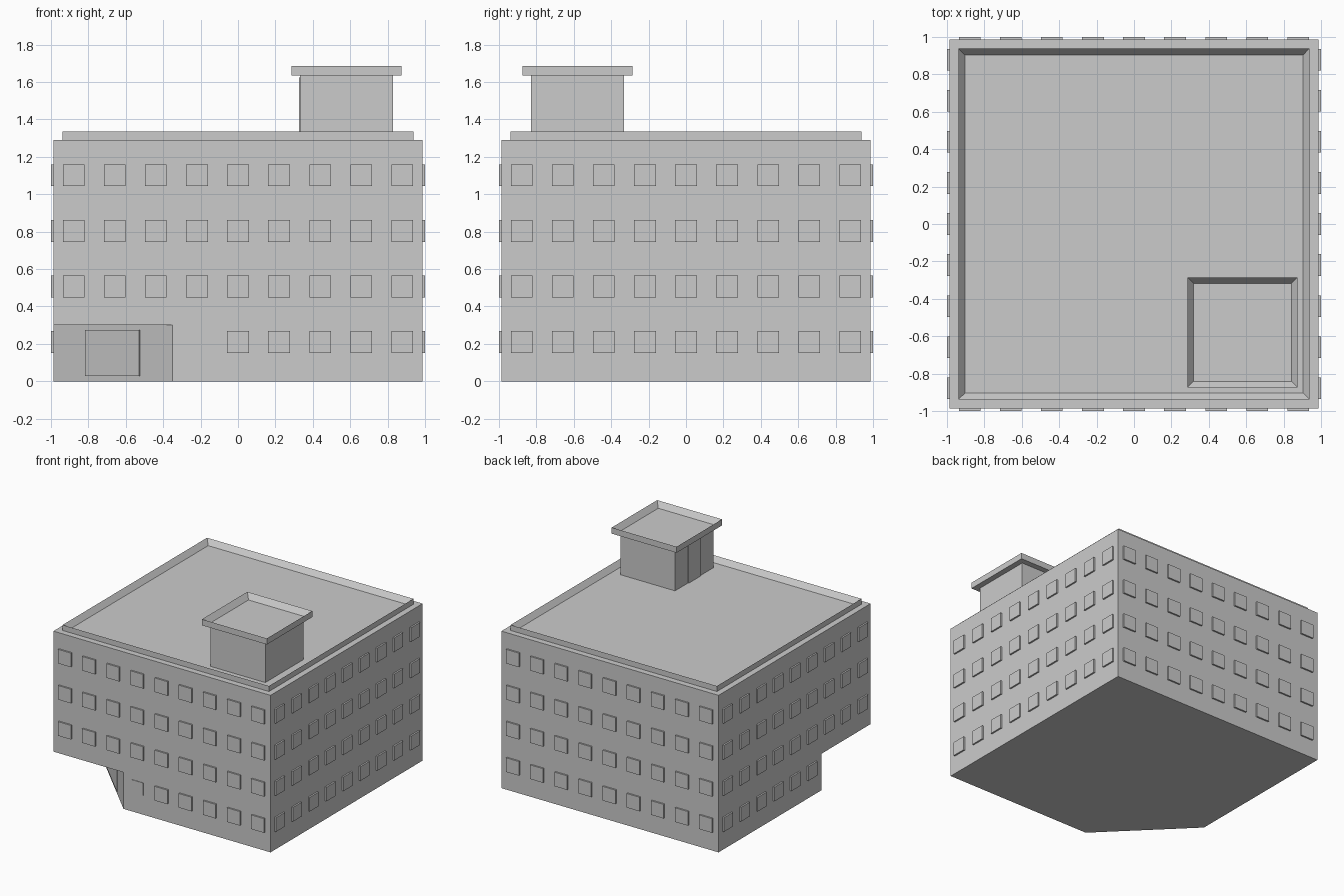
import bpy, bmesh
from math import pi
from mathutils import Matrix, Vector

if "Cube" in bpy.data.objects:
    bpy.data.objects.remove(bpy.data.objects["Cube"])

concrete = bpy.data.materials.new("concrete_grey")
concrete.use_nodes = True
GREY = (0.6, 0.6, 0.6, 1)
concrete.diffuse_color = GREY
concrete.node_tree.nodes["Principled BSDF"].inputs["Base Color"].default_value = GREY


def finish(name, bm):
    bmesh.ops.recalc_face_normals(bm, faces=bm.faces)
    mesh = bpy.data.meshes.new(name)
    bm.to_mesh(mesh)
    bm.free()
    mesh.materials.append(concrete)
    obj = bpy.data.objects.new(name, mesh)
    bpy.context.collection.objects.link(obj)
    return obj


def prism(name, outline, z0, z1):
    bm = bmesh.new()
    base = bm.faces.new([bm.verts.new((x, y, z0)) for x, y in outline])
    top = bmesh.ops.extrude_face_region(bm, geom=[base], use_keep_orig=True)
    verts = [g for g in top["geom"] if isinstance(g, bmesh.types.BMVert)]
    bmesh.ops.translate(bm, verts=verts, vec=(0, 0, z1 - z0))
    return finish(name, bm)


def square(c, r):
    return [(c[0] - r, c[1] - r), (c[0] + r, c[1] - r),
            (c[0] + r, c[1] + r), (c[0] - r, c[1] + r)]


def tray(name, c, r, rim, z0, z1, floor):
    """Square slab whose top is sunk inside a raised rim."""
    obj = prism(name, square(c, r), z0, z1)
    bm = bmesh.new()
    bm.from_mesh(obj.data)
    top = max(bm.faces, key=lambda f: f.calc_center_median().z)
    bmesh.ops.inset_individual(bm, faces=[top], thickness=rim)
    bmesh.ops.translate(bm, verts=top.verts, vec=(0, 0, floor - z1))
    bm.to_mesh(obj.data)
    bm.free()
    return obj


def add_box(bm, centre, size, angle=0):
    m = (Matrix.Rotation(angle, 4, "Z") @ Matrix.Translation(centre)
         @ Matrix.Diagonal((*size, 1)))
    bmesh.ops.create_cube(bm, size=1, matrix=m)


R = 0.987          # half width of the block
CUT = -0.35        # where the entrance corner is cut off
ORIGIN = (0, 0)
HUT = (0.58, -0.58)

# Main block, with the entrance corner cut away on the ground floor
prism("ground_floor", [(CUT, -R), (R, -R), (R, R), (-R, R), (-R, CUT)], 0, 0.3)
prism("upper_floors", square(ORIGIN, R), 0.3, 1.29)
tray("roof_parapet", ORIGIN, 0.938, 0.048, 1.28, 1.335, 1.292)

# Stair hut on the roof
prism("roof_hut", square(HUT, 0.248), 1.285, 1.64)
tray("roof_hut_cap", HUT, 0.295, 0.048, 1.635, 1.685, 1.64)
bm = bmesh.new()
add_box(bm, (HUT[0] - 0.248, HUT[1], 1.455), (0.012, 0.16, 0.34))
finish("roof_hut_door", bm)

# Entrance door on the cut corner
bm = bmesh.new()
corner = Vector((CUT, -R)).lerp(Vector((-R, CUT)), 0.5).length
add_box(bm, (0, -corner, 0.152), (0.41, 0.014, 0.245), -pi / 4)
finish("entrance_door", bm)

# Projecting windows, one object per wall
walls = {"front": 0, "left": 1, "back": 2, "right": 3}
for wall, turn in walls.items():
    bm = bmesh.new()
    for row in range(4):
        for col in range(-4, 5):
            x, z = col * 0.2195, 0.21 + row * 0.297
            over_cut = (wall == "front" and col < -1) or (wall == "right" and col > 1)
            if row == 0 and over_cut:
                continue
            small = wall == "front" and row == 0 and col == -1
            w, d = (0.104, 0.008) if small else (0.116, 0.026)
            add_box(bm, (x, -R, z), (w, d, w), turn * pi / 2)
    finish(wall + "_windows", bm)
